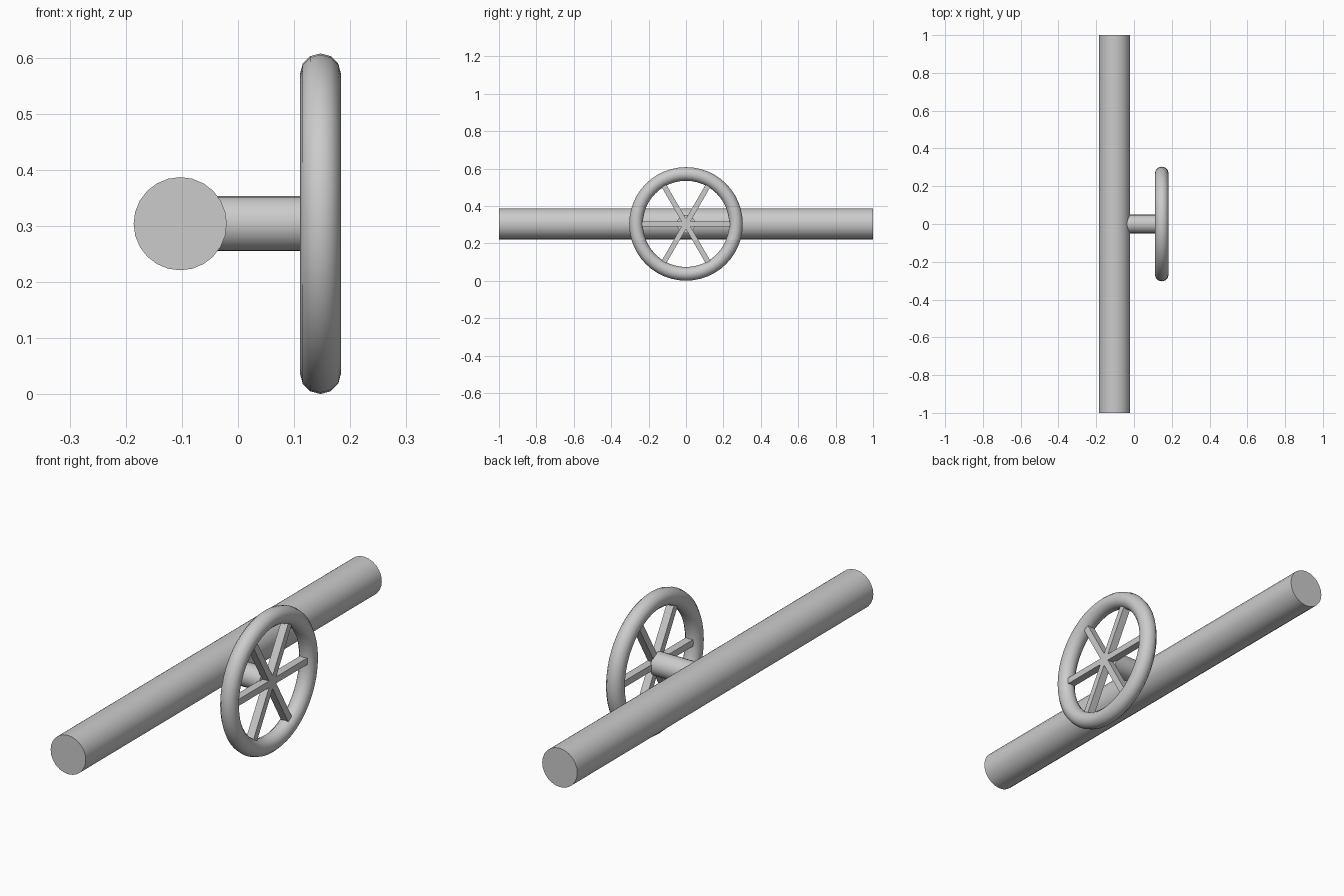
import bpy
import math

if "Cube" in bpy.data.objects:
    bpy.data.objects.remove(bpy.data.objects["Cube"])

CZ = 0.304        # height of the shared axis
WHEEL_X = 0.147   # plane of the handwheel


def smooth(obj):
    bpy.ops.object.shade_smooth_by_angle(angle=math.radians(40))
    return obj


def cylinder(name, radius, length, loc, rot, sides):
    bpy.ops.mesh.primitive_cylinder_add(vertices=sides, radius=radius, depth=length,
                                        location=loc, rotation=rot)
    obj = bpy.context.object
    obj.name = name
    return smooth(obj)


# Main pipe along y
cylinder("pipe", 0.083, 2.0, (-0.103, 0, CZ), (math.pi / 2, 0, 0), 24)

# Valve stem from inside the pipe to the back of the spokes
x0, x1 = -0.10, 0.135
cylinder("valve_stem", 0.049, x1 - x0, ((x0 + x1) / 2, 0, CZ), (0, math.pi / 2, 0), 24)

# Handwheel rim
bpy.ops.mesh.primitive_torus_add(location=(WHEEL_X, 0, CZ), rotation=(0, math.pi / 2, 0),
                                 major_radius=0.267, minor_radius=0.0365,
                                 major_segments=48, minor_segments=12)
rim = bpy.context.object
rim.name = "wheel_rim"
smooth(rim)

# Three full-width bars make six spokes
for i in range(3):
    bpy.ops.mesh.primitive_cube_add(size=1, location=(WHEEL_X, 0, CZ),
                                    rotation=(i * math.pi / 3, 0, 0))
    bar = bpy.context.object
    bar.name = f"spoke_bar_{i + 1}"
    bar.scale = (0.034, 0.52, 0.028)
